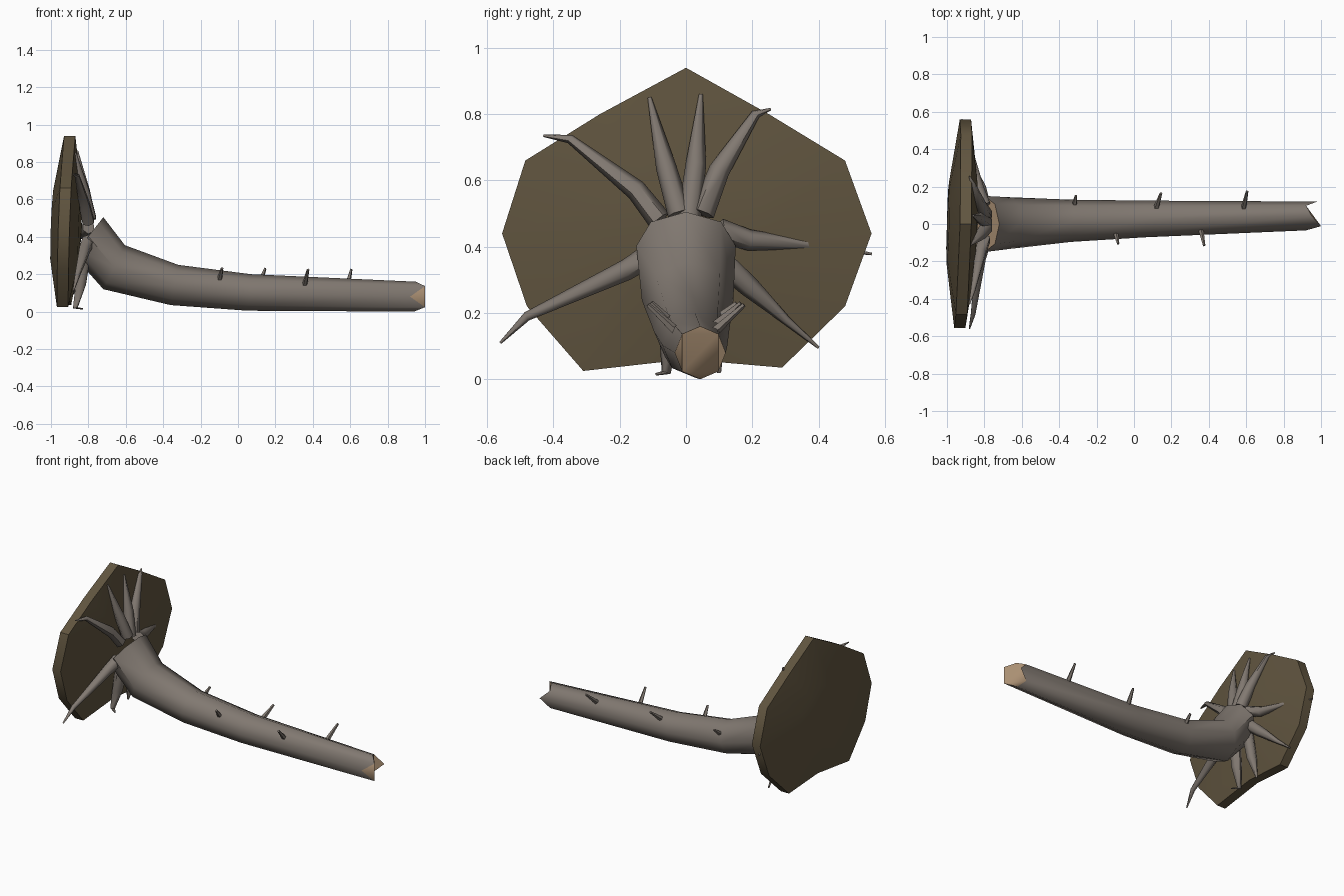
import bpy, bmesh
from math import sin, cos, pi
from mathutils import Vector

cube = bpy.data.objects.get("Cube")
if cube:
    bpy.data.objects.remove(cube)


def material(name, rgb):
    m = bpy.data.materials.new(name)
    m.use_nodes = True
    m.diffuse_color = (*rgb, 1)
    m.node_tree.nodes["Principled BSDF"].inputs["Base Color"].default_value = (*rgb, 1)
    return m


bark = material("grey bark", (0.22, 0.19, 0.165))
soil = material("brown soil", (0.118, 0.09, 0.05))
wood = material("bare wood", (0.40, 0.275, 0.17))


def finish(name, bm, mats, angle=50):
    bmesh.ops.recalc_face_normals(bm, faces=bm.faces)
    mesh = bpy.data.meshes.new(name)
    bm.to_mesh(mesh)
    bm.free()
    for m in mats:
        mesh.materials.append(m)
    ob = bpy.data.objects.new(name, mesh)
    bpy.context.collection.objects.link(ob)
    bpy.ops.object.select_all(action='DESELECT')
    ob.select_set(True)
    bpy.context.view_layer.objects.active = ob
    bpy.ops.object.shade_smooth_by_angle(angle=angle * pi / 180)
    return ob


def bridge(bm, a, b):
    n = len(a)
    for i in range(n):
        bm.faces.new((a[i], a[(i + 1) % n], b[(i + 1) % n], b[i]))


def fan(bm, ring, point):
    c = bm.verts.new(point)
    return [bm.faces.new((ring[i], ring[(i + 1) % len(ring)], c)) for i in range(len(ring))]


# Trunk: sections given by top x, top z, bottom x, bottom z, side centre, half width
sections = [
    (-0.72, 0.505, -0.88, 0.30, 0.0, 0.15),
    (-0.605, 0.355, -0.72, 0.12, 0.005, 0.138),
    (-0.32, 0.25, -0.36, 0.035, 0.017, 0.113),
    (0.07, 0.20, 0.05, 0.005, 0.027, 0.098),
    (0.95, 0.16, 0.94, 0.0, 0.043, 0.077),
]
SIDES = 8
bm = bmesh.new()
rings = []
for tx, tz, bx, bz, cy, w in sections:
    ring = []
    for i in range(SIDES):
        a = 2 * pi * i / SIDES
        t = (1 - cos(a)) / 2
        ring.append(bm.verts.new((tx + (bx - tx) * t, cy + w * sin(a), tz + (bz - tz) * t)))
    rings.append(ring)
for a, b in zip(rings, rings[1:]):
    bridge(bm, a, b)
# Splintered tip: push the last ring in and out
tip = rings[-1]
for v, x in zip(tip, (0.95, 0.92, 0.98, 0.92, 0.94, 1.0, 0.92, 1.0)):
    v.co.x = x
caps = [bm.faces.new((tip[1], tip[3], tip[5], tip[7]))]
for i in (1, 3, 5, 7):
    caps.append(bm.faces.new((tip[i], tip[(i + 1) % 8], tip[(i + 2) % 8])))
caps += fan(bm, rings[0], (-0.80, 0, 0.40))
for f in caps:
    f.material_index = 1
finish("trunk", bm, [bark, wood])

# Root plate: lens of soil with a flat, slightly tilted rim
outline = [(0, 0.94), (0.25, 0.80), (0.48, 0.66), (0.56, 0.44), (0.48, 0.22), (0.29, 0.035),
           (0, 0.06), (-0.31, 0.025), (-0.48, 0.22), (-0.555, 0.44), (-0.485, 0.66), (-0.26, 0.80)]
bm = bmesh.new()


def plate_ring(scale, offset):
    out = []
    for y, z in outline:
        y, z = y * scale, 0.45 + (z - 0.45) * scale
        out.append(bm.verts.new((offset + 0.033 * (z - 0.48) + 0.027 * y, y, z)))
    return out


layers = [plate_ring(s, x) for s, x in
          ((0.4, -0.994), (1, -0.945), (1, -0.885), (0.45, -0.845))]
for a, b in zip(layers, layers[1:]):
    bridge(bm, a, b)
fan(bm, layers[0], (-1.0, 0, 0.45))
fan(bm, layers[-1], (-0.835, 0, 0.45))
finish("root_plate", bm, [soil], 40)


def limb(name, points, radii, sides=6):
    """Tapered tube through the points."""
    pts = [Vector(p) for p in points]
    bm = bmesh.new()
    loops = []
    for i, p in enumerate(pts):
        d = (pts[min(i + 1, len(pts) - 1)] - pts[max(i - 1, 0)]).normalized()
        u = d.cross(Vector((1, 0, 0))).normalized()
        v = d.cross(u)
        loops.append([bm.verts.new(p + radii[i] * (u * cos(2 * pi * k / sides) + v * sin(2 * pi * k / sides)))
                      for k in range(sides)])
    for a, b in zip(loops, loops[1:]):
        bridge(bm, a, b)
    bm.faces.new(loops[0])
    bm.faces.new(loops[-1])
    finish(name, bm, [bark], 60)


# Roots fanning over the front of the plate
roots = [
    [(-0.79, -0.02, 0.50), (-0.82, -0.06, 0.64), (-0.87, -0.11, 0.85)],
    [(-0.79, 0.01, 0.49), (-0.82, 0.03, 0.65), (-0.86, 0.045, 0.86)],
    [(-0.79, 0.05, 0.50), (-0.82, 0.10, 0.63), (-0.86, 0.21, 0.80), (-0.88, 0.255, 0.815)],
    [(-0.80, -0.08, 0.48), (-0.82, -0.15, 0.57), (-0.86, -0.35, 0.725), (-0.88, -0.43, 0.735)],
    [(-0.80, -0.10, 0.38), (-0.82, -0.18, 0.33), (-0.86, -0.48, 0.19), (-0.88, -0.56, 0.11)],
    [(-0.80, 0.10, 0.45), (-0.83, 0.19, 0.42), (-0.87, 0.38, 0.405), (-0.92, 0.56, 0.378)],
    [(-0.80, 0.10, 0.36), (-0.82, 0.19, 0.28), (-0.86, 0.30, 0.18), (-0.88, 0.40, 0.095)],
    [(-0.82, -0.04, 0.30), (-0.84, -0.05, 0.15), (-0.87, -0.06, 0.02), (-0.83, -0.09, 0.015)],
    [(-0.82, 0.08, 0.30), (-0.84, 0.09, 0.15), (-0.87, 0.10, 0.02)],
]
for n, path in enumerate(roots):
    limb(f"root_{n + 1}", path, (0.036, 0.032, 0.014, 0.004) if len(path) == 4 else (0.036, 0.031, 0.006))

# Snapped twigs along the trunk
twigs = [
    ((-0.32, 0.09, 0.18), (-0.31, 0.152, 0.23)),
    ((0.12, 0.09, 0.165), (0.145, 0.165, 0.23)),
    ((0.585, 0.08, 0.14), (0.605, 0.175, 0.225)),
    ((-0.10, -0.04, 0.165), (-0.085, -0.105, 0.232)),
    ((0.355, -0.02, 0.135), (0.375, -0.115, 0.225)),
]
for n, (a, b) in enumerate(twigs):
    limb(f"twig_{n + 1}", [a, b], (0.016, 0.007), 5)
